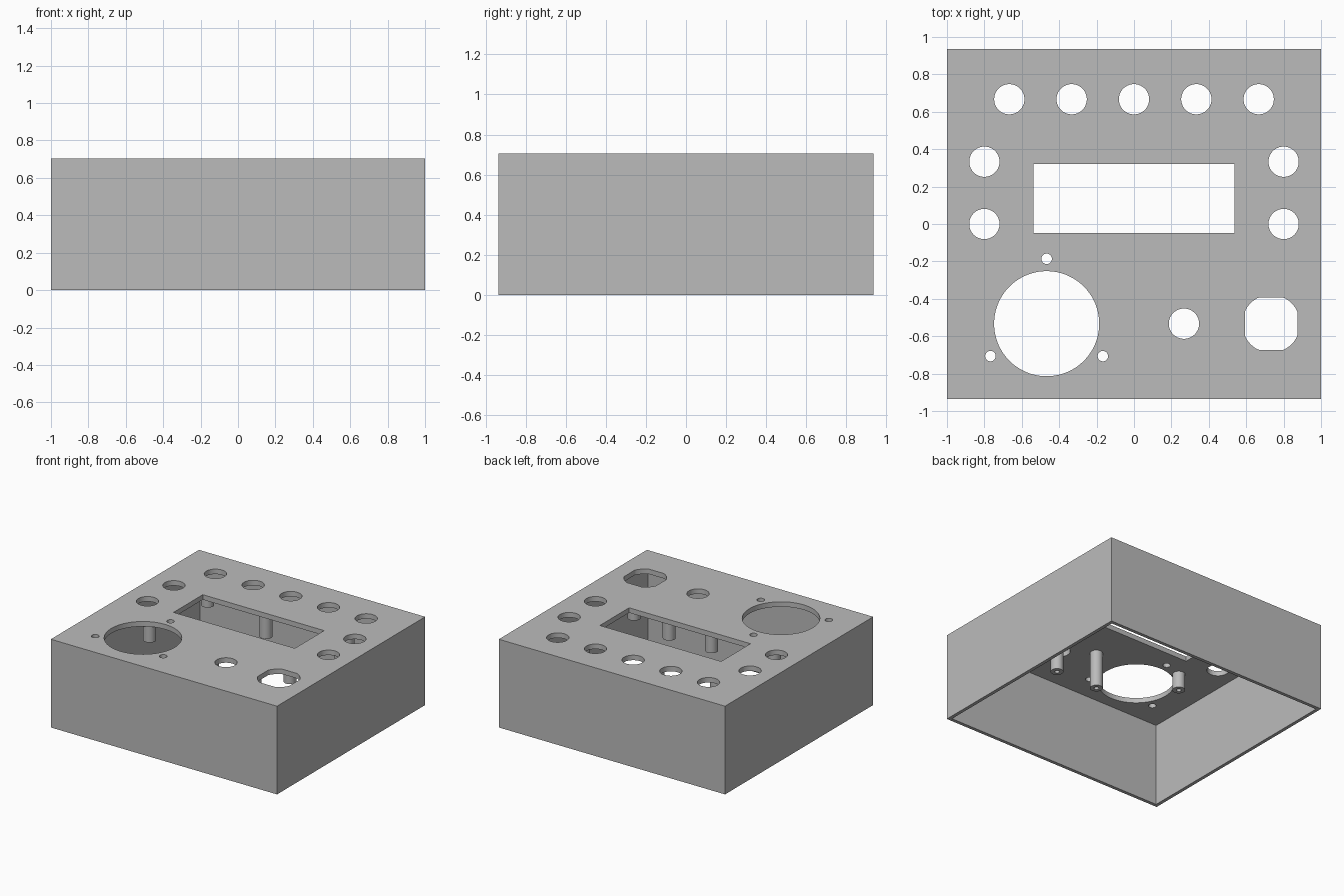
import bpy, bmesh, math

old = bpy.data.objects.get("Cube")
if old:
    bpy.data.objects.remove(old, do_unlink=True)

W, D, H = 2.0, 1.87, 0.705      # outer size
WALL, TOP = 0.027, 0.04         # side wall and lid thickness
UNDER = H - TOP

grey = bpy.data.materials.new("light_grey_plastic")
grey.use_nodes = True
grey.diffuse_color = (0.5, 0.5, 0.5, 1)
grey.node_tree.nodes["Principled BSDF"].inputs["Base Color"].default_value = (0.5, 0.5, 0.5, 1)


def rect(x, y, w, d):
    return [(x + sx * w / 2, y + sy * d / 2) for sx, sy in ((-1, -1), (1, -1), (1, 1), (-1, 1))]


def circle(x, y, r, n=48, flat=None):
    """Circle outline, optionally cut flat on its four sides."""
    lim = flat or r
    clip = lambda v: max(-lim, min(lim, v))
    angles = [math.tau * (i + 0.5) / n for i in range(n)]
    return [(x + clip(r * math.cos(a)), y + clip(r * math.sin(a))) for a in angles]


def prisms(name, outlines, z0, z1):
    """One object holding an upright prism for every outline."""
    bm = bmesh.new()
    for outline in outlines:
        face = bm.faces.new([bm.verts.new((x, y, z0)) for x, y in outline])
        ext = bmesh.ops.extrude_face_region(bm, geom=[face])
        verts = [v for v in ext["geom"] if isinstance(v, bmesh.types.BMVert)]
        bmesh.ops.translate(bm, verts=verts, vec=(0, 0, z1 - z0))
    bmesh.ops.recalc_face_normals(bm, faces=bm.faces)
    mesh = bpy.data.meshes.new(name)
    bm.to_mesh(mesh)
    bm.free()
    mesh.materials.append(grey)
    obj = bpy.data.objects.new(name, mesh)
    bpy.context.collection.objects.link(obj)
    return obj


def activate(obj):
    bpy.ops.object.select_all(action='DESELECT')
    obj.select_set(True)
    bpy.context.view_layer.objects.active = obj


def cut(obj, cutter):
    cutter.hide_render = True
    mod = obj.modifiers.new("cut", 'BOOLEAN')
    mod.operation, mod.solver, mod.object = 'DIFFERENCE', 'EXACT', cutter
    activate(obj)
    bpy.ops.object.modifier_apply(modifier=mod.name)
    bpy.data.objects.remove(cutter, do_unlink=True)


# Enclosure shell, open underneath
case = prisms("enclosure", [rect(0, 0, W, D)], 0, H)
cut(case, prisms("cavity", [rect(0, 0, W - 2 * WALL, D - 2 * WALL)], -0.1, UNDER))

# Button holes: a row at the back, two on each side, one at the front
buttons = [(i / 3, 0.667) for i in range(-2, 3)]
buttons += [(s * 0.8, y) for s in (-1, 1) for y in (0, 0.333)]
buttons.append((0.267, -0.533))
holes = [circle(x, y, 0.081) for x, y in buttons]

# Display window, large round opening with three screw holes, flat-sided hole
holes.append(rect(0, 0.137, 1.073, 0.37))
jx, jy = -0.467, -0.533
holes.append(circle(jx, jy, 0.281, 96))
for a in (90, 210, 330):
    t = math.radians(a)
    holes.append(circle(jx + 0.347 * math.cos(t), jy + 0.347 * math.sin(t), 0.028, 32))
holes.append(circle(0.733, -0.533, 0.155, 96, flat=0.14))
cut(case, prisms("hole_cutters", holes, UNDER - 0.1, H + 0.1))


def standoffs(name, spots, depth):
    """Bored mounting posts hanging from the lid."""
    low = H - depth
    posts = prisms(name, [circle(x, y, 0.047, 32) for x, y in spots], low, UNDER + 0.005)
    cut(posts, prisms("bores", [circle(x, y, 0.018, 24) for x, y in spots], low - 0.1, UNDER - 0.01))
    return posts


# Short posts around the display, long posts for the circuit board
display = standoffs("display_standoffs", [(x, y) for x in (-0.62, 0.62) for y in (-0.23, 0.503)], 0.173)
board = standoffs("board_standoffs", [(0.04, -0.38), (0.415, -0.38), (-0.165, 0.59), (0.485, 0.6)], 0.335)

for obj in (case, display, board):
    activate(obj)
    bpy.ops.object.shade_smooth_by_angle(angle=math.radians(30))
